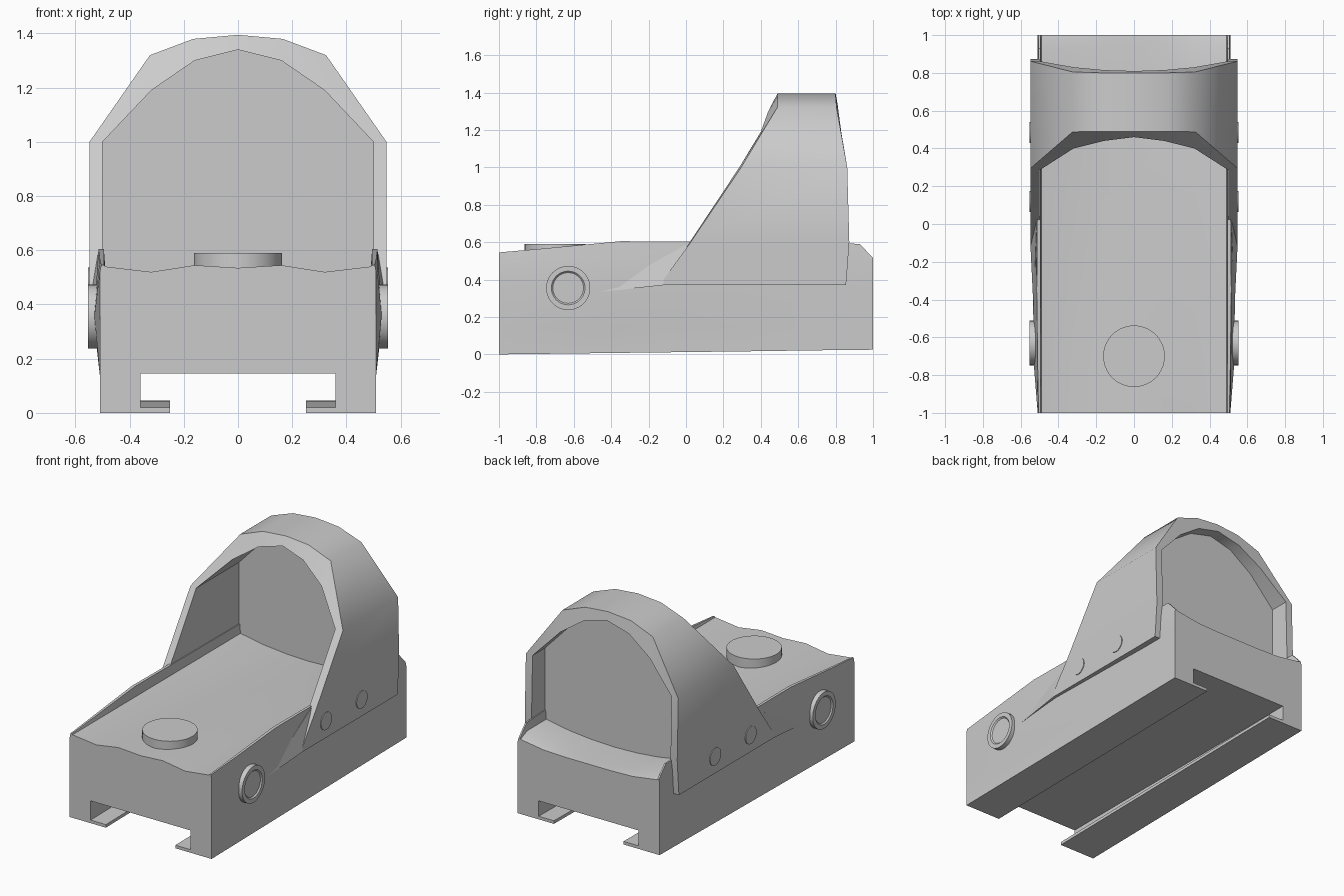
import bpy, bmesh, math
from mathutils import Matrix

if "Cube" in bpy.data.objects:
    bpy.data.objects.remove(bpy.data.objects["Cube"])


def finish(bm, name, angle=35):
    bmesh.ops.recalc_face_normals(bm, faces=bm.faces[:])
    me = bpy.data.meshes.new(name)
    bm.to_mesh(me)
    bm.free()
    ob = bpy.data.objects.new(name, me)
    bpy.context.collection.objects.link(ob)
    bpy.ops.object.select_all(action='DESELECT')
    ob.select_set(True)
    bpy.context.view_layer.objects.active = ob
    bpy.ops.object.shade_smooth_by_angle(angle=math.radians(angle))
    return ob


def loft(name, rings, angle=35):
    """Join closed rings of 3D points into a capped solid."""
    bm = bmesh.new()
    vs = [[bm.verts.new(p) for p in r] for r in rings]
    n = len(vs[0])
    for a, b in zip(vs, vs[1:]):
        for i in range(n):
            j = (i + 1) % n
            bm.faces.new((a[i], a[j], b[j], b[i]))
    bm.faces.new(vs[0])
    bm.faces.new(vs[-1])
    return finish(bm, name, angle)


def disc(name, centre, radius, depth, axis='Z', inset=0.0, sink=0.0):
    """Cylinder; an inset makes a rim around a recessed centre on both ends."""
    bm = bmesh.new()
    bmesh.ops.create_cone(bm, cap_ends=True, segments=40, radius1=radius,
                          radius2=radius, depth=depth)
    if inset:
        caps = [f for f in bm.faces if len(f.verts) > 4]
        bmesh.ops.inset_individual(bm, faces=caps, thickness=inset)
        bmesh.ops.inset_individual(bm, faces=caps, thickness=0.008, depth=-sink)
    m = Matrix.Translation(centre)
    if axis == 'X':
        m = m @ Matrix.Rotation(math.pi / 2, 4, 'Y')
    bm.transform(m)
    return finish(bm, name)


# Base: cross-sections with a rail slot below, side rims and a wavy deck on top
def section(y, low, bulge, wall, rim, deck):
    half = [(.36, .145), (.36, low + .02), (.25, low + .02), (.25, low),
            (.51, low), (.51, .14), (bulge, .36), (wall, min(rim, .54) - .02),
            (wall - .005, rim), (.495, rim)]
    half += list(zip((.49, .32, .16, 0), deck))
    full = half + [(-x, z) for x, z in half[-2::-1]]
    return [(x, y, z) for x, z in full]


loft("base", [
    section(-1.0, .0, .51, .51, .545, (.54, .52, .545, .535)),
    section(-.75, .003, .53, .515, .567, (.54, .52, .54, .53)),
    section(-.35, .008, .535, .52, .605, (.54, .518, .53, .522)),
    section(.3, .016, .52, .515, .602, (.54, .514, .51, .505)),
    section(.73, .022, .51, .51, .6, (.54, .51, .495, .49)),
    section(.93, .024, .51, .51, .59, (.54, .5, .486, .485)),
    section(1.0, .025, .51, .51, .515, (.51, .485, .48, .48)),
], 25)

# Hood: an arch lofted from side to side
# outer x, z, front y, rear y, then inner x, z, front y, rear y
arch = [
    (.548, .37, -.12, .855, .5, .37, -.12, .855),
    (.548, .40, -.12, .858, .5, .40, -.11, .858),
    (.548, .60, .025, .873, .5, .60, .02, .873),
    (.548, 1.0, .295, .862, .5, 1.0, .285, .862),
    (.325, 1.32, .488, .805, .32, 1.19, .40, .83),
    (.165, 1.38, .49, .80, .16, 1.30, .44, .815),
    (0, 1.395, .49, .80, 0, 1.34, .46, .81),
]
rings = []
for s in (1, -1):
    side = [[(s * a, c, b), (s * a, d, b), (s * e, h, f), (s * e, g, f)]
            for a, b, c, d, e, f, g, h in arch]
    rings += side if s == 1 else side[-2::-1]
loft("hood", rings, 35)

# Lens: thin pane following the inside of the arch
pane = [(.505, .44)] + [(a[4] + (.005 if a[4] else 0), a[5] + .005) for a in arch[3:]]
pane += [(-x, z) for x, z in pane[-2::-1]]
loft("lens", [[(x, y, z) for x, z in pane] for y in (.725, .735)])

for s, label in ((1, "right"), (-1, "left")):
    # Tapered fin leading into the hood
    outer = [(-.45, .335, .532), (-.12, .37, .548), (-.12, .40, .548), (.025, .60, .515)]
    loft("fin_" + label, [[(s * x, y, z) for y, z, x in outer],
                          [(s * .505, y, z) for y, z, x in outer]])
    # Side button and two screws
    disc("side_button_" + label, (s * .525, -.63, .355), .118, .056, 'X', .028, .008)
    for i, y in enumerate((.12, .485)):
        disc(f"screw_{label}_{i + 1}", (s * .535, y, .48), .056, .036, 'X')

# Dial on the deck
disc("top_dial", (0, -.7, .545), .163, .09)
